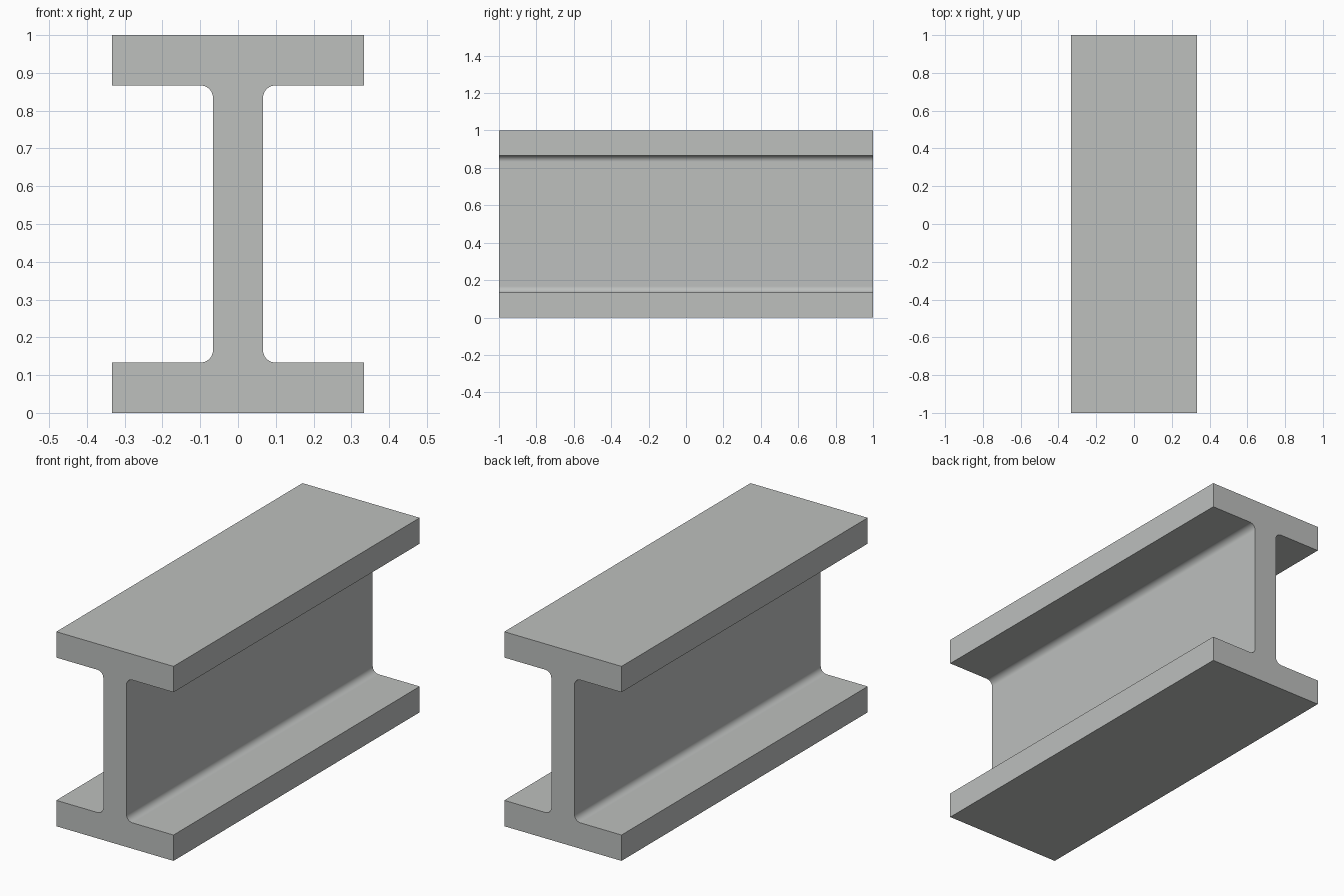
import bpy
import bmesh
from math import cos, sin, pi, radians

cube = bpy.data.objects.get("Cube")
if cube:
    bpy.data.objects.remove(cube, do_unlink=True)

HEIGHT, LENGTH = 1.0, 2.0
HALF_WIDTH = 1 / 3
FLANGE = 0.133
HALF_WEB = 0.066
FILLET = 0.034
STEPS = 10

# Steel colour
steel = bpy.data.materials.new("steel grey")
steel.use_nodes = True
colour = (0.51, 0.525, 0.515, 1)
steel.diffuse_color = colour
steel.node_tree.nodes["Principled BSDF"].inputs["Base Color"].default_value = colour

# One quarter of the section: flange edge, then the concave fillet into the web
quarter = [(HALF_WIDTH, 0), (HALF_WIDTH, FLANGE)]
for i in range(STEPS + 1):
    a = 1.5 * pi - 0.5 * pi * i / STEPS
    quarter.append((HALF_WEB + FILLET * (1 + cos(a)),
                    FLANGE + FILLET * (1 + sin(a))))

# Mirror it upward, then across
right = quarter + [(x, HEIGHT - z) for x, z in reversed(quarter)]
section = right + [(-x, z) for x, z in reversed(right)]

# Extrude the section along the beam
bm = bmesh.new()
cap = bm.faces.new([bm.verts.new((x, -LENGTH / 2, z)) for x, z in section])
result = bmesh.ops.extrude_face_region(bm, geom=[cap], use_keep_orig=True)
moved = [v for v in result["geom"] if isinstance(v, bmesh.types.BMVert)]
bmesh.ops.translate(bm, verts=moved, vec=(0, LENGTH, 0))
bmesh.ops.recalc_face_normals(bm, faces=bm.faces[:])
mesh = bpy.data.meshes.new("beam")
bm.to_mesh(mesh)
bm.free()
mesh.materials.append(steel)

beam = bpy.data.objects.new("beam", mesh)
bpy.context.collection.objects.link(beam)

# Smooth fillets, crisp corners, flat web and flanges
bpy.ops.object.select_all(action="DESELECT")
beam.select_set(True)
bpy.context.view_layer.objects.active = beam
bpy.ops.object.shade_smooth_by_angle(angle=radians(30))
weighted = beam.modifiers.new("flat shading", "WEIGHTED_NORMAL")
weighted.keep_sharp = True
